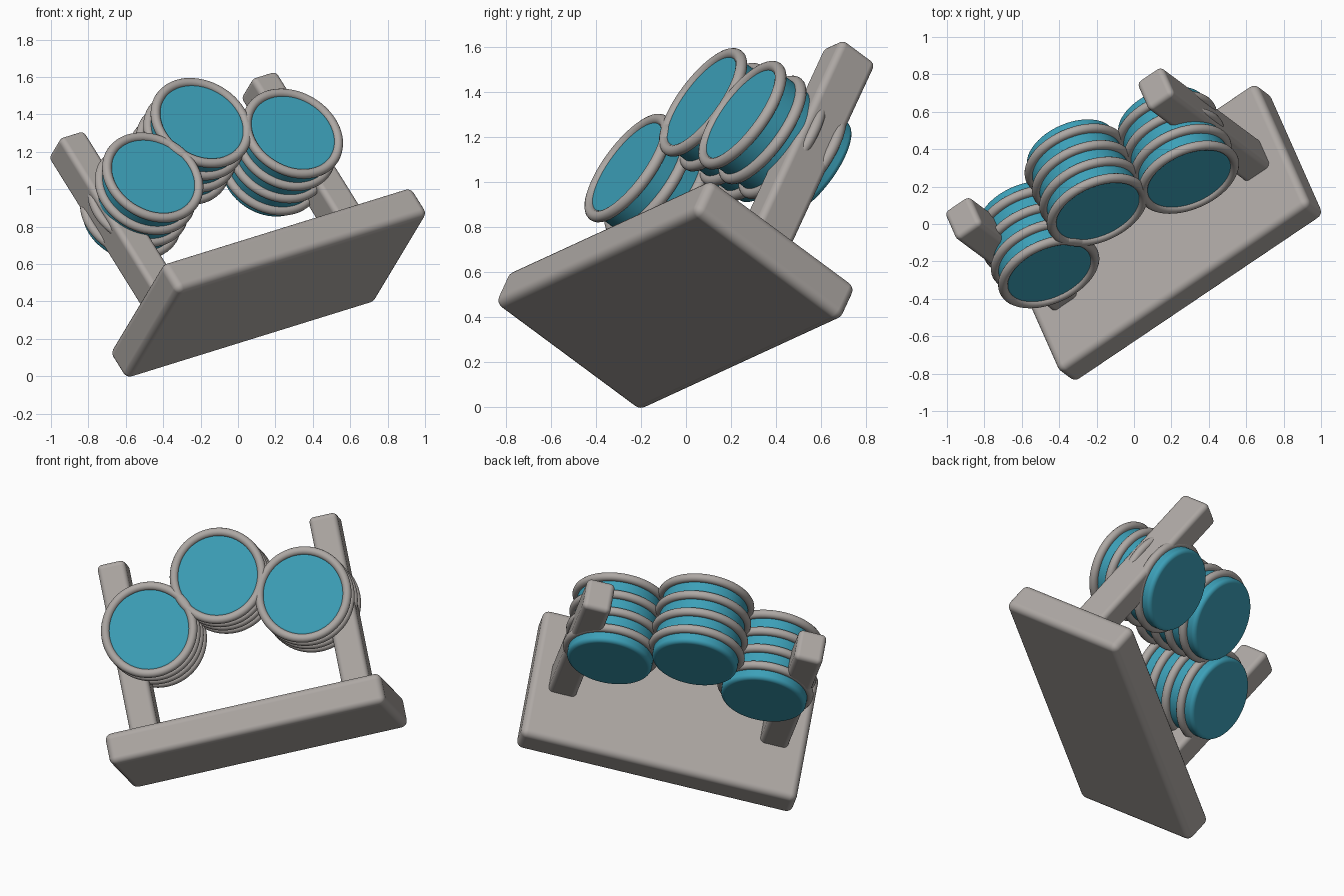
import bpy, bmesh, math
from mathutils import Matrix, Vector

if "Cube" in bpy.data.objects:
    bpy.data.objects.remove(bpy.data.objects["Cube"])


def material(name, rgb):
    mat = bpy.data.materials.new(name)
    mat.use_nodes = True
    mat.diffuse_color = (*rgb, 1)
    mat.node_tree.nodes["Principled BSDF"].inputs["Base Color"].default_value = (*rgb, 1)
    return mat


grey = material("warm_grey", (0.42, 0.39, 0.37))
blue = material("teal_blue", (0.045, 0.35, 0.48))

# Tilted frame of the whole model: length, depth and height axes
length = Vector((0.803, 0.541, 0.249)).normalized()
depth = Vector((-0.336, 0.757, -0.560))
depth = (depth - length * depth.dot(length)).normalized()
height = length.cross(depth)
frame = Matrix((length, depth, height)).transposed().to_4x4()
frame.translation = (0.211, -0.082, 0.4225)


def finish(bm, name, mat, bevel=0):
    mesh = bpy.data.meshes.new(name)
    bm.to_mesh(mesh)
    bm.free()
    mesh.materials.append(mat)
    mesh.shade_smooth()
    obj = bpy.data.objects.new(name, mesh)
    bpy.context.collection.objects.link(obj)
    obj.matrix_world = frame
    if bevel:
        mod = obj.modifiers.new("rounded_edges", "BEVEL")
        mod.width = bevel
        mod.segments = 5
        mod.limit_method = "ANGLE"
        mod.harden_normals = True
    return obj


def block(name, centre, size, bevel):
    bm = bmesh.new()
    bmesh.ops.create_cube(bm, size=1)
    bmesh.ops.scale(bm, vec=size, verts=bm.verts)
    bmesh.ops.translate(bm, vec=centre, verts=bm.verts)
    return finish(bm, name, grey, bevel)


def drum(name, x, z, front, back, radius):
    bm = bmesh.new()
    bmesh.ops.create_cone(bm, cap_ends=True, segments=64, radius1=radius,
                          radius2=radius, depth=back - front)
    bmesh.ops.rotate(bm, matrix=Matrix.Rotation(math.pi / 2, 3, "X"), verts=bm.verts)
    bmesh.ops.translate(bm, vec=(x, (front + back) / 2, z), verts=bm.verts)
    return finish(bm, name, blue, 0.025)


def ring(name, x, y, z, major, minor, around=64, sides=14):
    bm = bmesh.new()
    # Tube section spun about the drum axis
    section = []
    for i in range(sides):
        a = math.tau * i / sides
        section.append(bm.verts.new((x + major + minor * math.cos(a),
                                     y + minor * math.sin(a), z)))
    edges = [bm.edges.new((section[i], section[i - 1])) for i in range(sides)]
    bmesh.ops.spin(bm, geom=section + edges, cent=(x, y, z), axis=(0, 1, 0),
                   angle=math.tau, steps=around, use_merge=True)
    bmesh.ops.remove_doubles(bm, verts=bm.verts, dist=0.0001)
    bmesh.ops.recalc_face_normals(bm, faces=bm.faces)
    return finish(bm, name, grey)


# Base slab and the two posts
block("base", (0, 0, 0.096), (1.667, 0.862, 0.19), 0.04)
for side, sign in (("right", -1), ("left", 1)):
    block(side + "_post", (sign * 0.64, 0.01, 0.69), (0.168, 0.2, 1.12), 0.03)

# Three ringed drums held between the posts
for side, x, z in (("right", -0.47, 0.77), ("middle", -0.01, 0.994), ("left", 0.462, 0.773)):
    drum(side + "_drum", x, z, -0.275, 0.17, 0.252)
    for i in range(4):
        ring(f"{side}_drum_ring_{i + 1}", x, -0.265 + i * 0.117, z, 0.26, 0.026)
